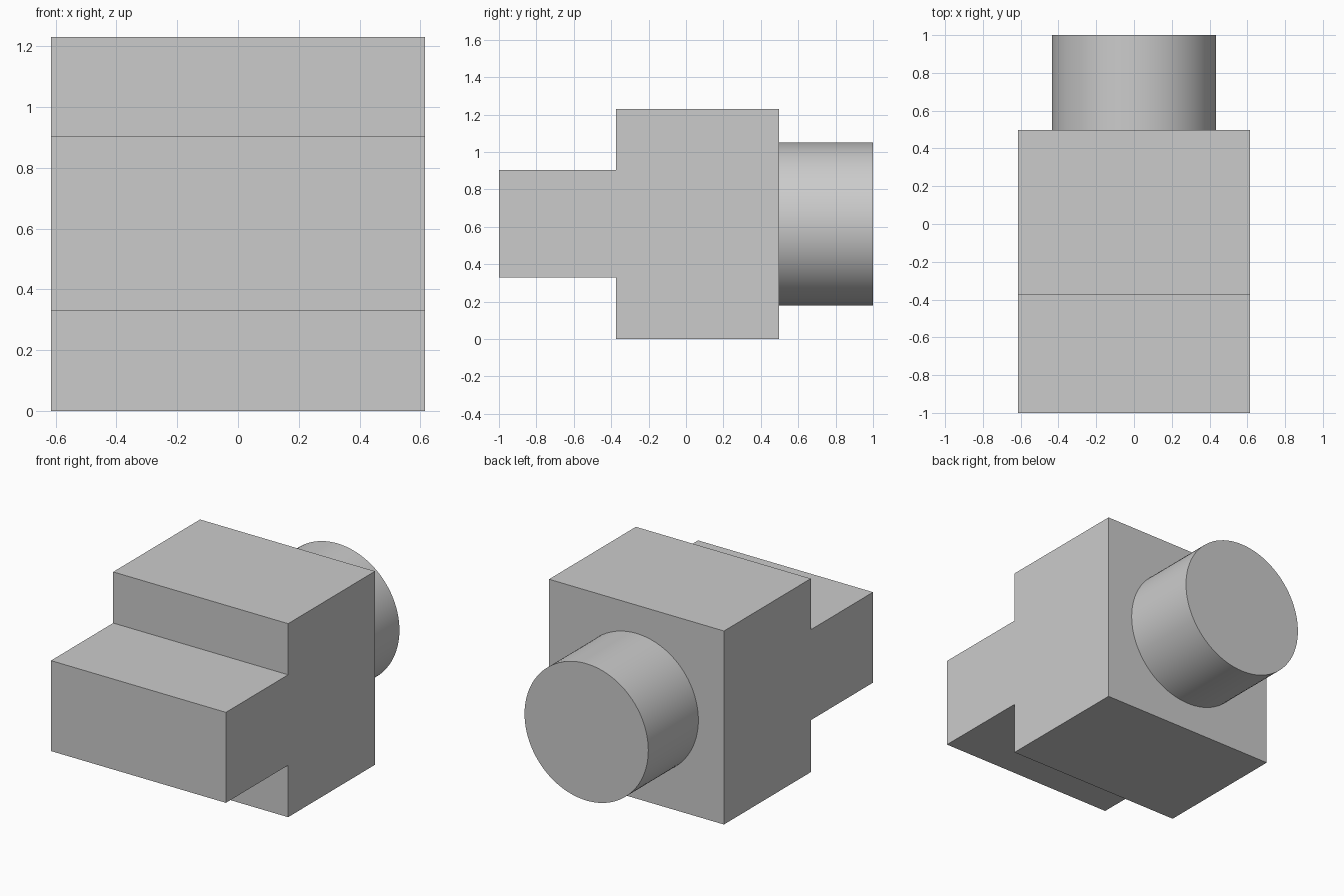
import bpy
import bmesh
from math import radians
from mathutils import Matrix, Vector

cube = bpy.data.objects.get("Cube")
if cube:
    bpy.data.objects.remove(cube, do_unlink=True)

HALF_WIDTH = 0.615
HEIGHT = 1.23
FRONT, STEP, SHOULDER, BACK = -1.0, -0.375, 0.497, 1.0
TONGUE_LOW, TONGUE_HIGH = 0.33, 0.905
BOSS_RADIUS = 0.435
BOSS_Z = 0.615

grey = bpy.data.materials.new("plain grey")
grey.use_nodes = True
colour = (0.6, 0.6, 0.6, 1)
grey.diffuse_color = colour
grey.node_tree.nodes["Principled BSDF"].inputs["Base Color"].default_value = colour


def add_object(name, bm):
    bmesh.ops.recalc_face_normals(bm, faces=bm.faces)
    mesh = bpy.data.meshes.new(name)
    bm.to_mesh(mesh)
    bm.free()
    mesh.materials.append(grey)
    obj = bpy.data.objects.new(name, mesh)
    bpy.context.collection.objects.link(obj)
    return obj


# Body with front tongue: T-shaped side profile extruded across the width
profile = [
    (FRONT, TONGUE_LOW), (STEP, TONGUE_LOW), (STEP, 0), (SHOULDER, 0),
    (SHOULDER, HEIGHT), (STEP, HEIGHT), (STEP, TONGUE_HIGH), (FRONT, TONGUE_HIGH),
]
bm = bmesh.new()
side = bm.faces.new([bm.verts.new((-HALF_WIDTH, y, z)) for y, z in profile])
extruded = bmesh.ops.extrude_face_region(bm, geom=[side], use_keep_orig=True)
moved = [v for v in extruded["geom"] if isinstance(v, bmesh.types.BMVert)]
bmesh.ops.translate(bm, verts=moved, vec=Vector((2 * HALF_WIDTH, 0, 0)))
add_object("stepped_body", bm)

# Round boss on the back
bm = bmesh.new()
placement = (Matrix.Translation((0, (SHOULDER + BACK) / 2, BOSS_Z))
             @ Matrix.Rotation(radians(90), 4, "X"))
bmesh.ops.create_cone(bm, cap_ends=True, segments=96, radius1=BOSS_RADIUS,
                      radius2=BOSS_RADIUS, depth=BACK - SHOULDER, matrix=placement)
boss = add_object("round_boss", bm)
bpy.ops.object.select_all(action="DESELECT")
boss.select_set(True)
bpy.context.view_layer.objects.active = boss
bpy.ops.object.shade_smooth_by_angle(angle=radians(30))
